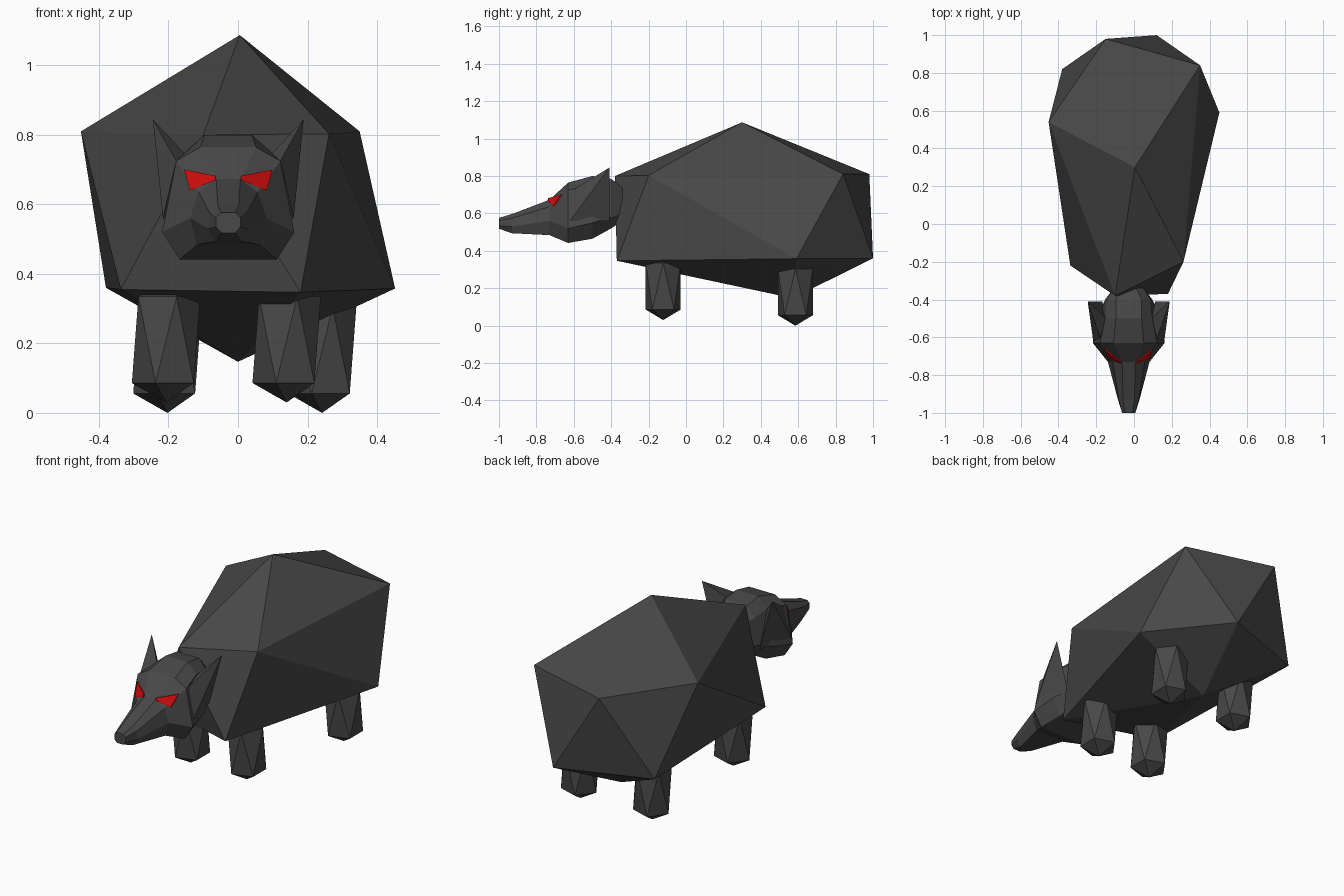
import bpy, bmesh
from mathutils import Vector

if "Cube" in bpy.data.objects:
    bpy.data.objects.remove(bpy.data.objects["Cube"])


def material(name, col):
    m = bpy.data.materials.new(name)
    m.diffuse_color = (*col, 1)
    m.use_nodes = True
    m.node_tree.nodes["Principled BSDF"].inputs["Base Color"].default_value = m.diffuse_color
    return m


FUR = material("charcoal fur", (0.065, 0.065, 0.065))
RED = material("red eye", (0.62, 0.004, 0.004))
HEAD_X = -0.028


def finish(name, bm, mat):
    bmesh.ops.recalc_face_normals(bm, faces=bm.faces)
    me = bpy.data.meshes.new(name)
    bm.to_mesh(me)
    bm.free()
    me.materials.append(mat)
    ob = bpy.data.objects.new(name, me)
    bpy.context.collection.objects.link(ob)
    return ob


def hull(name, pts, mat):
    bm = bmesh.new()
    vs = [bm.verts.new(p) for p in pts]
    res = bmesh.ops.convex_hull(bm, input=vs)
    loose = [v for v in bm.verts if not v.link_faces]
    bmesh.ops.delete(bm, geom=loose, context='VERTS')
    return finish(name, bm, mat)


# Body: one stretched, slightly twisted twenty-sided lump
upper = [(-0.15, 0.98, 0.81), (0.35, 0.84, 0.81), (0.262, -0.20, 0.803),
         (-0.10, -0.38, 0.80), (-0.452, 0.54, 0.81)]
lower = [(-0.38, 0.82, 0.36), (0.12, 1.0, 0.36), (0.452, 0.59, 0.358),
         (0.18, -0.37, 0.347), (-0.337, -0.22, 0.355)]
hull("body", [(0.005, 0.30, 1.087), (0, 0.57, 0.147)] + upper + lower, FUR)


# Legs: twenty-sided spheres pulled tall
def leg(name, x, y, foot):
    bm = bmesh.new()
    bmesh.ops.create_icosphere(bm, subdivisions=1, radius=0.11)
    for v in bm.verts:
        rise = 0.11 if v.co.z < 0 else 0.255
        v.co = Vector((x + v.co.x, y + v.co.y, foot + rise + v.co.z))
    # keep the cap heights of the foot tip and ring
    for v in bm.verts:
        if foot + 0.01 < v.co.z < foot + 0.11:
            v.co.z = foot + 0.056
    finish(name, bm, FUR)


leg("front_leg_left", -0.207, -0.122, 0.03)
leg("front_leg_right", 0.14, -0.122, 0.03)
leg("rear_leg_left", -0.203, 0.585, 0.0)
leg("rear_leg_right", 0.242, 0.585, 0.0)

# Head: mirrored cross-sections from nose to neck, (y, half outline of x, z)
sections = [
    (-1.00, [(0.02, 0.576), (0.035, 0.562), (0.035, 0.535), (0.02, 0.518)]),
    (-0.93, [(0.03, 0.597), (0.053, 0.575), (0.057, 0.53), (0.035, 0.494)]),
    (-0.73, [(0.035, 0.673), (0.085, 0.635), (0.11, 0.56), (0.09, 0.484)]),
    (-0.63, [(0.08, 0.765), (0.15, 0.725), (0.19, 0.52), (0.14, 0.442)]),
    (-0.50, [(0.068, 0.80), (0.125, 0.75), (0.175, 0.55), (0.115, 0.465)]),
    (-0.40, [(0.068, 0.785), (0.115, 0.73), (0.125, 0.58), (0.08, 0.52)]),
    (-0.34, [(0.04, 0.74), (0.08, 0.70), (0.08, 0.60), (0.05, 0.56)]),
]
bm = bmesh.new()
rings = []
for y, half in sections:
    loop = half + [(-x, z) for x, z in reversed(half)]
    rings.append([bm.verts.new((HEAD_X + x, y, z)) for x, z in loop])
for a, b in zip(rings, rings[1:]):
    for i in range(8):
        j = (i + 1) % 8
        bm.faces.new((a[i], a[j], b[j], b[i]))
bm.faces.new(rings[0])
bm.faces.new(rings[-1])
finish("head", bm, FUR)

# Ears and eyes, one per side
ear = [(0.217, -0.41, 0.845), (0.15, -0.605, 0.725), (0.188, -0.62, 0.56),
       (0.14, -0.41, 0.56), (0.12, -0.50, 0.74)]
eye = [(0.037, -0.738, 0.682), (0.037, -0.740, 0.670),
       (0.11, -0.712, 0.64), (0.127, -0.668, 0.70)]
for side, s in (("left", -1), ("right", 1)):
    hull("ear_" + side, [(HEAD_X + s * x, y, z) for x, y, z in ear], FUR)
    front = [(HEAD_X + s * x, y, z) for x, y, z in eye]
    hull("eye_" + side, front + [(x, y + 0.008, z) for x, y, z in front], RED)
